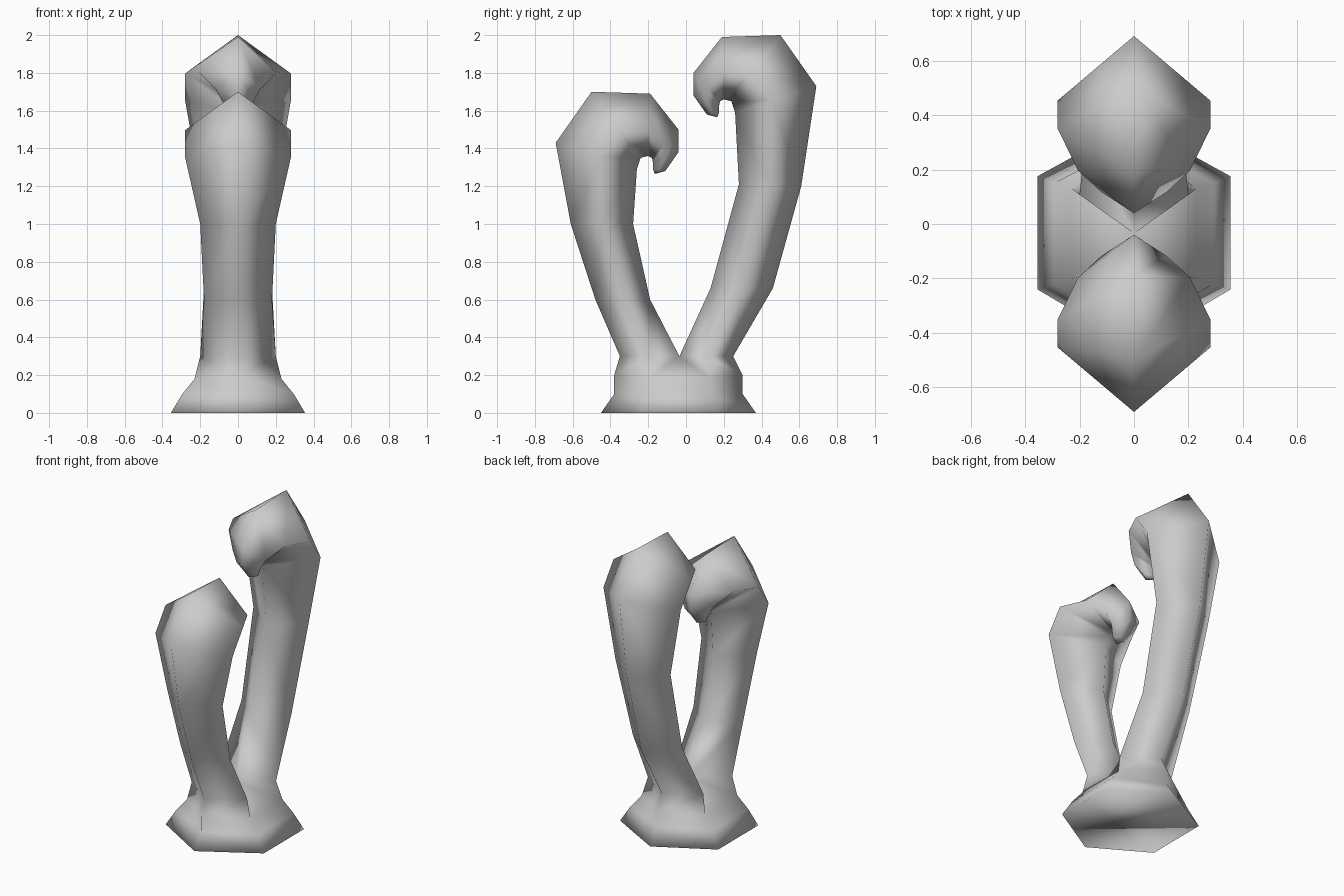
import bpy, bmesh
from mathutils import Vector

if "Cube" in bpy.data.objects:
    bpy.data.objects.remove(bpy.data.objects["Cube"])

bm = bmesh.new()


def bridge(a, b):
    """Join two closed rings of equal size with quads."""
    n = len(a)
    for i in range(n):
        j = (i + 1) % n
        bm.faces.new((a[i], a[j], b[j], b[i]))


def diamond(outer, inner, half, t=0.5):
    """Four-sided section: ridge verts on x = 0, one vert on each side."""
    o, i = Vector((0, *outer)), Vector((0, *inner))
    m = o.lerp(i, t)
    pts = (o, m + Vector((half, 0, 0)), i, m - Vector((half, 0, 0)))
    return [bm.verts.new(p) for p in pts]


# Curled head shared by both stalks: outer, inner, half width, side position
HEAD = [
    ((.69, 1.73), (.26, 1.59), .28, .55),
    ((.50, 2.00), (.24, 1.65), .28, .58),
    ((.19, 1.99), (.20, 1.66), .205, .57),
    ((.04, 1.80), (.18, 1.65), .12, .55),
    ((.04, 1.68), (.175, 1.625), .085, .5),
    ((.11, 1.58), (.175, 1.59), .045, .5),
]


def stalk(stem, side, drop):
    """Loft a stem and curled head; returns the bottom ring."""
    secs = stem + [((side * o[0], o[1] - drop), (side * i[0], i[1] - drop), h, t)
                   for o, i, h, t in HEAD]
    rings = [diamond(*s) for s in secs]
    for a, b in zip(rings, rings[1:]):
        bridge(a, b)
    tip = bm.verts.new((0, side * .165, 1.565 - drop))
    for k in range(4):
        bm.faces.new((rings[-1][k], rings[-1][(k + 1) % 4], tip))
    return rings[0]


# Tall rear stalk and short front stalk
tall = stalk([((.25, .30), (-.035, .30), .20, .5),
              ((.46, .66), (.13, .66), .18, .5),
              ((.61, 1.20), (.28, 1.21), .20, .5)], 1, 0)
short = stalk([((-.35, .30), (-.035, .30), .20, .5),
               ((-.48, .60), (-.19, .60), .18, .5),
               ((-.61, 1.00), (-.28, 1.00), .20, .5)], -1, .3)


# Flared six-sided base
def hexagon(back, front, x, yb, yf, z, zs):
    pts = ((0, back, z), (x, yb, zs), (x, yf, zs),
           (0, front, z), (-x, yf, zs), (-x, yb, zs))
    return [bm.verts.new(p) for p in pts]


foot = hexagon(.37, -.45, .355, .175, -.24, 0, 0)
mid = hexagon(.30, -.38, .295, .15, -.22, .10, .10)
top = hexagon(.30, -.38, .23, .13, -.20, .20, .18)
bm.faces.new(foot)
bridge(foot, mid)
bridge(mid, top)

# Crotch joining the base to both stalks
for k, (b, f) in ((1, (1, 2)), (3, (5, 4))):
    bm.faces.new((top[0], top[b], tall[k], tall[0]))
    bm.faces.new((top[3], top[f], short[k], short[0]))
    bm.faces.new((top[b], tall[2], tall[k]))
    bm.faces.new((top[f], short[k], short[2]))
    bm.faces.new((top[b], top[f], tall[2]))

bmesh.ops.remove_doubles(bm, verts=bm.verts, dist=.001)
bmesh.ops.recalc_face_normals(bm, faces=bm.faces)
for f in bm.faces:
    f.smooth = True

mesh = bpy.data.meshes.new("twin_curled_stalks")
bm.to_mesh(mesh)
bm.free()
obj = bpy.data.objects.new("twin_curled_stalks", mesh)
bpy.context.collection.objects.link(obj)
